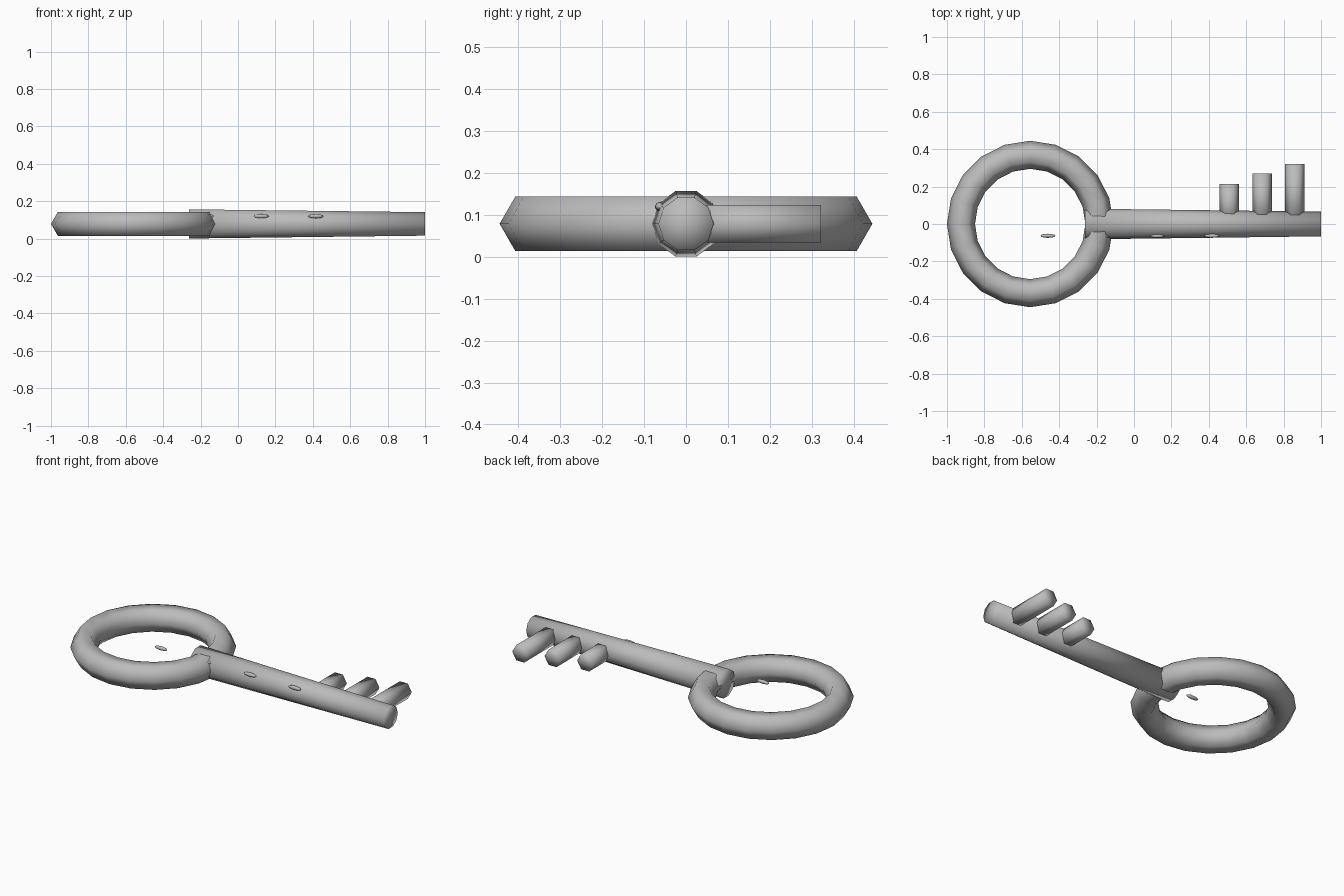
import bpy, bmesh
from math import cos, sin, pi
from mathutils import Vector, Matrix

cube = bpy.data.objects.get("Cube")
if cube:
    bpy.data.objects.remove(cube)

MID = 0.079  # height of the key's centre plane
UP = Vector((0, 0, 1))

metal = bpy.data.materials.new("grey_metal")
grey = (0.5, 0.5, 0.5, 1)
metal.diffuse_color = grey
metal.use_nodes = True
metal.node_tree.nodes["Principled BSDF"].inputs["Base Color"].default_value = grey


def finish(name, bm):
    bmesh.ops.recalc_face_normals(bm, faces=bm.faces)
    for face in bm.faces:
        face.smooth = True
    mesh = bpy.data.meshes.new(name)
    bm.to_mesh(mesh)
    bm.free()
    mesh.materials.append(metal)
    obj = bpy.data.objects.new(name, mesh)
    bpy.context.collection.objects.link(obj)
    return obj


def rod(name, start, end, r_start, r_end, sides):
    """Capped prism or cone with a corner in the horizontal plane."""
    bm = bmesh.new()
    start, end = Vector(start), Vector(end)
    side = (end - start).normalized().cross(UP)
    loops = []
    for centre, r in ((start, r_start), (end, r_end)):
        angles = [2 * pi * i / sides for i in range(sides)]
        loop = [bm.verts.new(centre + r * (cos(a) * side + sin(a) * UP)) for a in angles]
        hub = bm.verts.new(centre)
        for i in range(sides):
            bm.faces.new((hub, loop[i - 1], loop[i]))
        loops.append(loop)
    a, b = loops
    for i in range(sides):
        bm.faces.new((a[i - 1], a[i], b[i], b[i - 1]))
    return finish(name, bm)


# Ring handle: hexagonal tube swept round a circle
bpy.ops.mesh.primitive_torus_add(major_segments=20, minor_segments=6,
                                 major_radius=0.37, minor_radius=0.075,
                                 location=(-0.555, 0, MID))
ring = bpy.context.object
ring.name = "ring_handle"
ring.data.materials.append(metal)
bpy.ops.object.shade_smooth()

# Tapered shaft
rod("shaft", (-0.263, 0, MID), (1, 0, MID), 0.082, 0.066, 10)

# Teeth, growing toward the tip
for i, reach in enumerate((0.215, 0.27, 0.322)):
    x = 0.51 + 0.175 * i
    rod(f"tooth_{i + 1}", (x, 0, MID), (x, reach, MID), 0.052, 0.052, 6)

# Small raised beads in a line along the front
for i in range(4):
    bm = bmesh.new()
    bmesh.ops.create_uvsphere(bm, u_segments=12, v_segments=8, radius=1)
    bmesh.ops.scale(bm, vec=(0.041, 0.011, 0.011), verts=bm.verts)
    place = Matrix.Translation((-0.46 + 0.292 * i, -0.063, MID + 0.041))
    bmesh.ops.transform(bm, matrix=place, verts=bm.verts)
    finish(f"bead_{i + 1}", bm)
